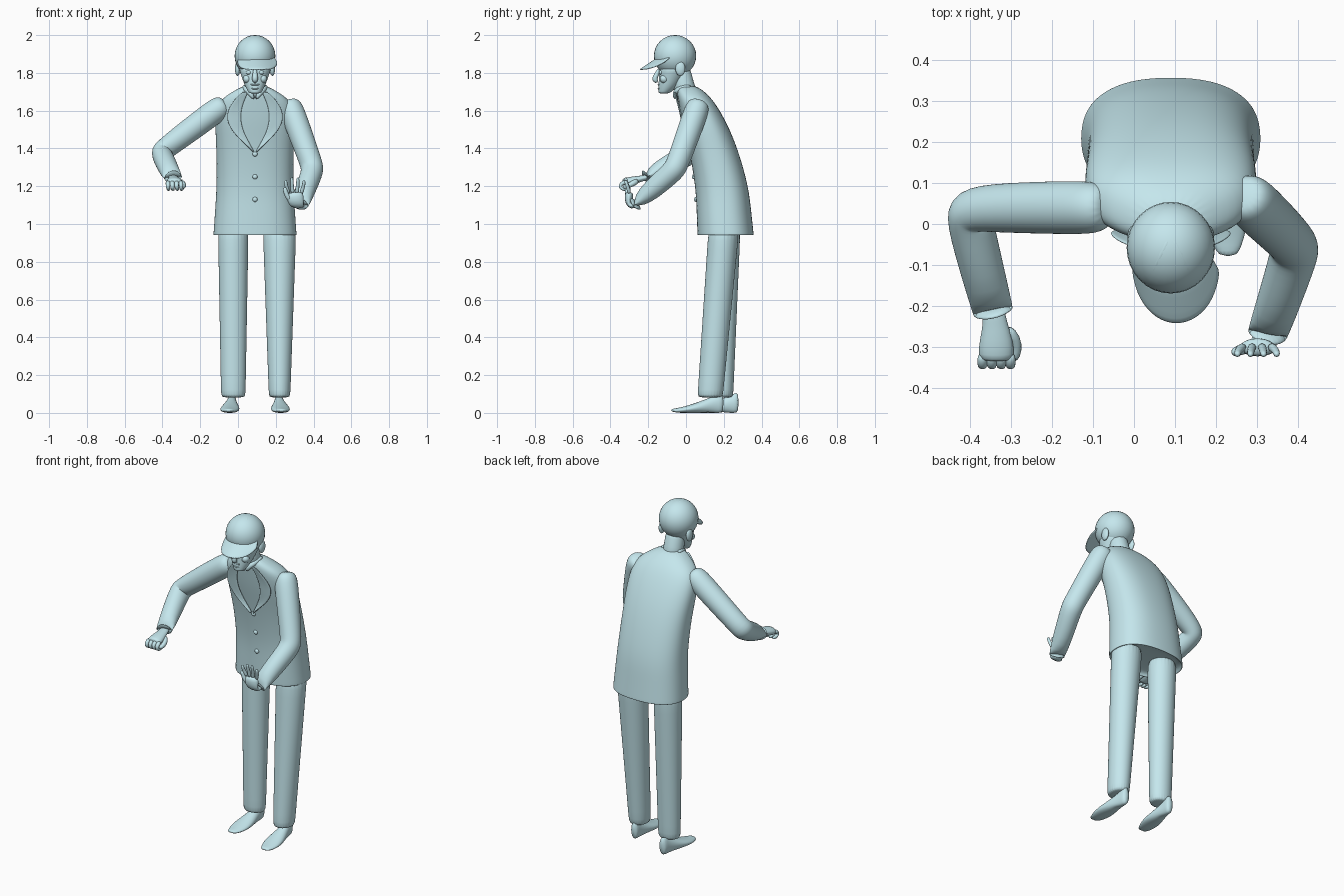
import bpy, bmesh
from math import sin, cos, pi, copysign
from mathutils import Vector

cube = bpy.data.objects.get("Cube")
if cube:
    bpy.data.objects.remove(cube, do_unlink=True)

material = bpy.data.materials.new("pale_blue")
material.use_nodes = True
material.diffuse_color = (.56, .8, .85, 1)
shader = material.node_tree.nodes["Principled BSDF"]
shader.inputs["Base Color"].default_value = material.diffuse_color

MIDDLE = .09
SIDES = {"left": 1, "right": -1}


def finish(name, bm, levels=0, thickness=0):
    bmesh.ops.recalc_face_normals(bm, faces=bm.faces)
    mesh = bpy.data.meshes.new(name)
    bm.to_mesh(mesh)
    bm.free()
    mesh.shade_smooth()
    mesh.materials.append(material)
    obj = bpy.data.objects.new(name, mesh)
    bpy.context.collection.objects.link(obj)
    if thickness:
        solid = obj.modifiers.new("thickness", "SOLIDIFY")
        solid.thickness = thickness
        solid.offset = 0
    if levels:
        smooth = obj.modifiers.new("smooth", "SUBSURF")
        smooth.levels = smooth.render_levels = levels


def loft(name, rings, closed=True, levels=2, thickness=0):
    """Bridge rows of points; closed rows also get end caps."""
    bm = bmesh.new()
    rows = [[bm.verts.new(point) for point in ring] for ring in rings]
    count = len(rows[0])
    for low, high in zip(rows, rows[1:]):
        for i in range(count if closed else count - 1):
            j = (i + 1) % count
            bm.faces.new((low[i], low[j], high[j], high[i]))
    if closed:
        bm.faces.new(rows[0])
        bm.faces.new(rows[-1])
    finish(name, bm, levels, thickness)


def circle(count):
    return [(cos(2 * pi * i / count), sin(2 * pi * i / count)) for i in range(count)]


def section(z, front, back, width, x=MIDDLE, power=2, scale=1):
    """Horizontal superellipse between a front and a back depth."""
    def soften(value):
        return copysign(abs(value) ** (2 / power), value) * scale
    return [(x + width * soften(c), (front + back) / 2 + (back - front) / 2 * soften(s), z)
            for c, s in circle(24)]


def tube(name, path, radii, flat=1, sides=12, levels=1):
    """Round limb along a path, optionally flattened."""
    path = [Vector(point) for point in path]
    rings = []
    for i, point in enumerate(path):
        along = (path[min(i + 1, len(path) - 1)] - path[max(i - 1, 0)]).normalized()
        across = Vector((1, 0, 0))
        across = (across - along * across.dot(along)).normalized()
        upward = along.cross(across) * flat
        rings.append([point + (across * c + upward * s) * radii[i] for c, s in circle(sides)])
    loft(name, rings, levels=levels)


def ball(name, center, radii):
    bm = bmesh.new()
    bmesh.ops.create_uvsphere(bm, u_segments=32, v_segments=16, radius=1)
    bmesh.ops.scale(bm, vec=radii, verts=bm.verts)
    bmesh.ops.translate(bm, vec=center, verts=bm.verts)
    finish(name, bm)


def blend(first, second, t):
    return [a + (b - a) * t for a, b in zip(first, second)]


# Coat stations from hem to neck: height, front, back, half width
BOXY = 2.4
hem = (.94, .06, .36, .222)
waist = (1.2, .05, .332, .204)
chest = (1.4, .015, .275, .205)
armpit = (1.54, -.02, .215, .215)
shoulder = (1.65, -.04, .15, .2)
collar = (1.7, -.05, .1, .12)
throat = (1.735, -.045, .05, .06)
stations = [hem, blend(hem, waist, .05), blend(hem, waist, .5), waist,
            chest, armpit, shoulder, collar, throat]
recess = [(z, hem[1], hem[2], hem[3], scale) for z, scale in ((.97, .6), (.96, .92), (.942, .96))]
loft("coat", [section(*s[:4], power=BOXY, scale=s[4]) for s in recess]
     + [section(*s, power=BOXY) for s in stations])


def coat_front(offset, z):
    """Depth of the coat front at an offset from the centre line."""
    for low, high in zip(stations, stations[1:]):
        if low[0] <= z <= high[0]:
            z, front, back, width = blend(low, high, (z - low[0]) / (high[0] - low[0]))
            bulge = max(0, 1 - (offset / width) ** BOXY) ** (1 / BOXY)
            return (front + back) / 2 - (back - front) / 2 * bulge


# Lapels and shirt collar
for label, side in SIDES.items():
    rows = []
    for i in range(9):
        t = i / 8
        z = 1.7 - .32 * t
        outer = max(.01, .15 * sin(pi * (.15 + .85 * t)))
        row = []
        for k in (.5, .65, .85, 1):
            lift = .03 * k - .01
            row.append((MIDDLE + side * outer * k, coat_front(outer * k, z) - lift, z))
        rows.append(row)
    loft(label + "_lapel", rows, closed=False, thickness=.008)
    path = [(.055, .03, 1.73), (.055, -.03, 1.72), (.03, -.06, 1.7), (.005, -.06, 1.66)]
    tube(label + "_collar", [(MIDDLE + side * x, y, z) for x, y, z in path],
         [.012, .016, .018, .008], sides=8)

# Coat buttons
for i in range(3):
    z = 1.37 - .12 * i
    ball(f"button_{i + 1}", (MIDDLE, coat_front(0, z), z), (.013, .01, .013))


# Trouser legs taper from under the coat to a crisp cuff
def trouser_leg(label, x, top, bottom):
    rings = [section(*blend(top, bottom, t), x=x) for t in (0, .1, .5, .98, 1)]
    loft(label + "_trouser_leg", rings)


trouser_leg("left", .22, (1, .12, .285, .09), (.08, .06, .195, .057))
trouser_leg("right", -.025, (1, .13, .29, .082), (.08, .14, .25, .065))


# Shoes swell at the ball of the foot and drop toward the toe
def shoe(label, x, heel, turn):
    rings = []
    for i in range(11):
        t = i / 10
        width = .022 + .03 * sin(pi * t ** 1.6)
        top = .02 + .09 * (1 - t) ** 1.4
        sole = .012 * max(0, sin(2 * pi * t + pi / 4) * (t > .2))
        rings.append([(x + turn * t + width * c, heel - .28 * t,
                       max(sole, top / 2 + top * .55 * s)) for c, s in circle(14)])
    loft(label + "_shoe", rings, levels=1)


shoe("left", .215, .2, .015)
shoe("right", -.03, .28, -.02)


# Sleeves: rounded shoulder, bent elbow, closed cuff
def sleeve(label, shoulder, elbow, wrist):
    shoulder, elbow, wrist = Vector(shoulder), Vector(elbow), Vector(wrist)
    upper = (elbow - shoulder).normalized()
    fore = (wrist - elbow).normalized()
    path = [shoulder - upper * .06, shoulder - upper * .03, shoulder + upper * .03,
            elbow - upper * .05, elbow + (fore - upper) * .01, elbow + fore * .05,
            wrist - fore * .01, wrist, wrist - fore * .02]
    tube(label + "_sleeve", path, [.04, .063, .068, .061, .062, .059, .051, .05, .035],
         sides=16, levels=2)


sleeve("right", (-.11, .04, 1.605), (-.412, .04, 1.38), (-.343, -.22, 1.244))
sleeve("left", (.285, .055, 1.6), (.4, -.055, 1.29), (.325, -.275, 1.1))


# Fingers bend through a list of successive steps
def finger(name, base, steps, radius):
    path = [Vector(base)]
    for step in steps:
        path.append(path[-1] + Vector(step))
    last = len(steps)
    tube(name, path, [radius * (1 - .3 * i / last) for i in range(last + 1)], sides=8)


# Right hand, loosely closed
tube("right_palm", [(-.347, -.19, 1.25), (-.34, -.24, 1.24), (-.337, -.28, 1.23),
     (-.337, -.32, 1.22), (-.337, -.335, 1.217)], [.028, .029, .042, .046, .04], flat=.55)
for i in range(4):
    finger(f"right_finger_{i + 1}", (-.371 + .023 * i, -.315, 1.224),
           [(0, -.03, -.01), (0, -.005, -.02), (.004, .018, -.012), (0, .024, .004)], .014)
finger("right_thumb", (-.315, -.255, 1.23),
       [(.025, -.025, -.015), (.004, -.03, -.015), (-.01, -.025, -.007)], .018)

# Left hand, raised with spread fingers
tube("left_palm", [(.332, -.255, 1.105), (.32, -.29, 1.09), (.308, -.303, 1.11),
     (.302, -.302, 1.145), (.3, -.3, 1.17)], [.027, .032, .042, .048, .042], flat=.5)
for i in range(4):
    fan = (i - 1.5) * .005
    length = .032 - abs(fan)
    finger(f"left_finger_{i + 1}", (.268 + .022 * i, -.3, 1.16),
           [(fan, -.004, length), (fan, -.01, length), (0, -.007, length)], .012)
finger("left_thumb", (.285, -.3, 1.12),
       [(-.025, -.008, .025), (-.01, -.004, .03), (-.004, -.002, .02)], .016)

# Neck and head, from chin up to temples
tube("neck", [(MIDDLE, .01, 1.67), (MIDDLE, -.015, 1.73), (MIDDLE, -.035, 1.85)],
     [.07, .056, .06])
chin = (1.69, -.145, -.09, .03)
jaw = (1.73, -.147, -.04, .054)
cheek = (1.79, -.142, 0, .075)
temple = (1.85, -.15, .04, .098)
loft("face", [section(*s) for s in (chin, blend(chin, jaw, .3), jaw, cheek, temple)])
tube("nose", [(MIDDLE, -.135, 1.825), (MIDDLE, -.155, 1.795), (MIDDLE, -.17, 1.763),
     (MIDDLE, -.15, 1.75)], [.01, .014, .019, .012], sides=8)
ball("upper_lip", (MIDDLE, -.13, 1.738), (.03, .02, .007))
ball("lower_lip", (MIDDLE, -.13, 1.717), (.025, .02, .007))
for label, side in SIDES.items():
    ball(label + "_cheek", (MIDDLE + side * .042, -.115, 1.768), (.022, .024, .022))
    ball(label + "_eye", (MIDDLE + side * .033, -.132, 1.802), (.015, .012, .011))
    ball(label + "_ear", (MIDDLE + side * .092, -.03, 1.822), (.014, .026, .038))

# Cap crown with raised seams
crown = Vector((MIDDLE, -.058, 1.89))
ball("cap_crown", crown, (.108, .112, .11))
for label, side in SIDES.items():
    arc = [pi * (.05 + .08 * i) for i in range(8)]
    path = [crown + Vector((side * (.15 + .5 * cos(a)), -cos(a), sin(a))).normalized() * .1
            for a in arc]
    tube(label + "_cap_seam", path, [.008 + .005 * sin(a) for a in arc], sides=8)

# Cap visor, arched across and sloping down to the front
rows = []
for k in (0, .3, .7, 1):
    row = []
    for i in range(13):
        a = pi * .45 * (i / 6 - 1)
        x = (.095 + .013 * k) * sin(a)
        y = -.055 - .095 * cos(a) - k * (.02 + .075 * cos(a) ** .6)
        row.append((MIDDLE + .014 * k + x, y, 1.975 + .65 * y - 4 * x * x))
    rows.append(row)
loft("cap_visor", rows, closed=False, levels=1, thickness=.009)
